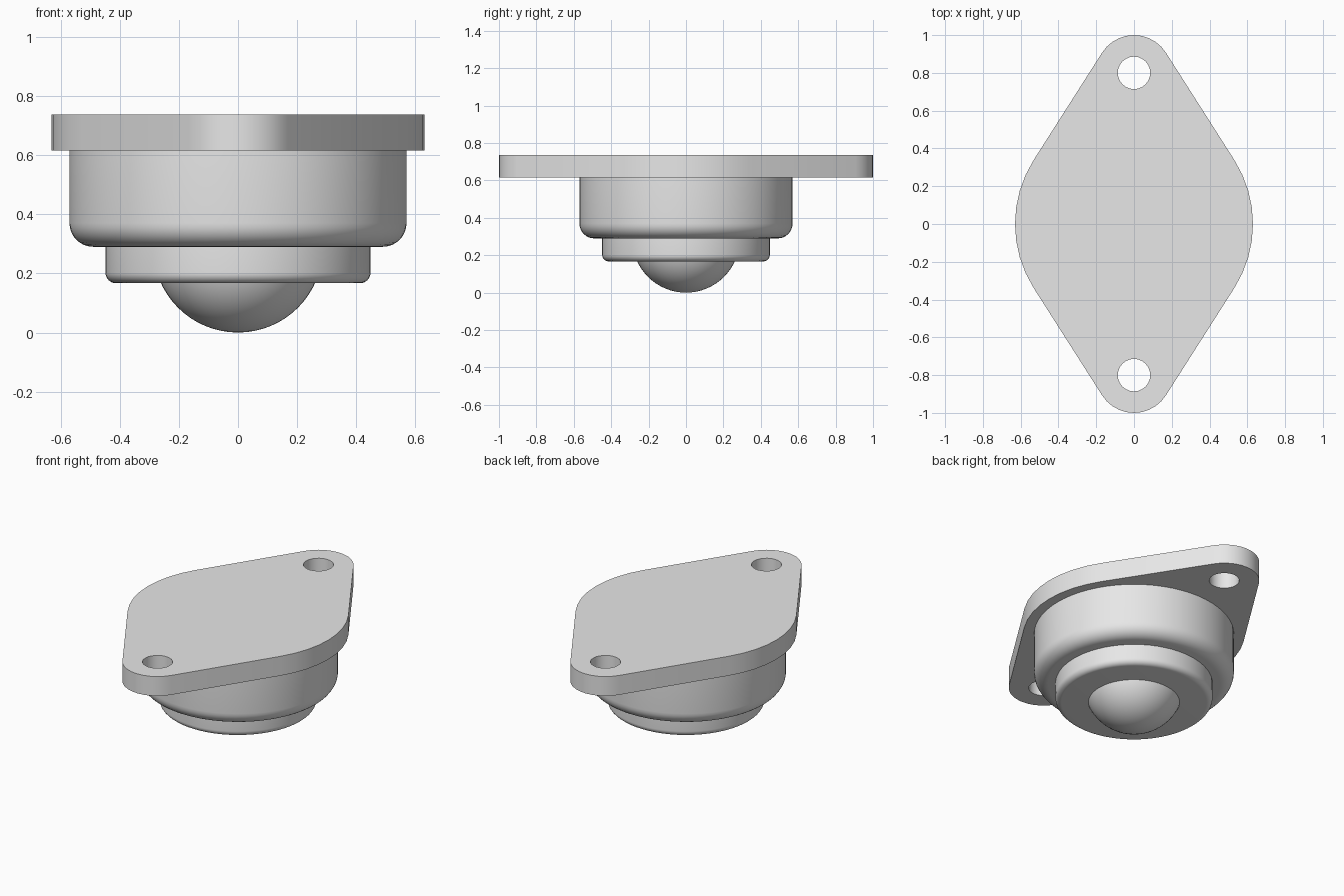
import bpy, bmesh
from math import sin, cos, pi, acos, radians

if "Cube" in bpy.data.objects:
    bpy.data.objects.remove(bpy.data.objects["Cube"], do_unlink=True)

grey = bpy.data.materials.new("plain_grey_metal")
grey.use_nodes = True
grey.diffuse_color = (0.8, 0.8, 0.8, 1)
grey.node_tree.nodes["Principled BSDF"].inputs["Base Color"].default_value = (0.8, 0.8, 0.8, 1)


def finish(name, bm, angle=35):
    bmesh.ops.recalc_face_normals(bm, faces=bm.faces)
    mesh = bpy.data.meshes.new(name)
    bm.to_mesh(mesh)
    bm.free()
    obj = bpy.data.objects.new(name, mesh)
    bpy.context.collection.objects.link(obj)
    mesh.materials.append(grey)
    bpy.ops.object.select_all(action="DESELECT")
    obj.select_set(True)
    bpy.context.view_layer.objects.active = obj
    bpy.ops.object.shade_smooth_by_angle(angle=radians(angle))
    return obj


def arc(cx, cy, r, start, end, steps):
    """Points along a circular arc, both ends included."""
    angles = [start + (end - start) * i / steps for i in range(steps + 1)]
    return [(cx + r * cos(a), cy + r * sin(a)) for a in angles]


def lathe(name, profile, steps=64):
    """Revolve (radius, height) points about the z axis."""
    bm = bmesh.new()
    verts = [bm.verts.new((r, 0, z)) for r, z in profile]
    edges = [bm.edges.new(pair) for pair in zip(verts, verts[1:])]
    bmesh.ops.spin(bm, geom=verts + edges, cent=(0, 0, 0), axis=(0, 0, 1),
                   angle=2 * pi, steps=steps)
    bmesh.ops.remove_doubles(bm, verts=bm.verts, dist=0.0001)
    return finish(name, bm)


def rounded_cup(name, radius, bottom, top, fillet):
    """Solid drum with a rounded lower rim."""
    rim = arc(radius - fillet, bottom + fillet, fillet, -pi / 2, 0, 8)
    return lathe(name, [(0, bottom)] + rim + [(radius, top), (0, top)])


# Mounting flange: large disc and two small ends joined by tangent lines
R, END_R, END_Y, HOLE_R = 0.63, 0.2, 0.8, 0.086
BOTTOM, TOP = 0.615, 0.737
t = pi / 2 - acos((R - END_R) / END_Y)
outline = (arc(0, 0, R, -t, t, 8) + arc(0, END_Y, END_R, t, pi - t, 10)
           + arc(0, 0, R, pi - t, pi + t, 8)
           + arc(0, -END_Y, END_R, pi + t, 2 * pi - t, 10))
holes = [arc(0, s * END_Y, HOLE_R, 0, 2 * pi, 24)[:-1] for s in (-1, 1)]

bm = bmesh.new()
for loop in [outline] + holes:
    verts = [bm.verts.new((x, y, BOTTOM)) for x, y in loop]
    for a, b in zip(verts, verts[1:] + verts[:1]):
        bm.edges.new((a, b))
bmesh.ops.triangle_fill(bm, use_beauty=True, use_dissolve=False, edges=bm.edges[:])
base = bm.faces[:]
grown = bmesh.ops.extrude_face_region(bm, geom=base, use_keep_orig=True)["geom"]
bmesh.ops.translate(bm, vec=(0, 0, TOP - BOTTOM),
                    verts=[g for g in grown if isinstance(g, bmesh.types.BMVert)])
finish("mounting_flange", bm)

# Drum housing and the smaller retaining collar below it
rounded_cup("housing", 0.57, 0.29, BOTTOM, 0.08)
rounded_cup("retaining_collar", 0.448, 0.167, 0.295, 0.035)

# Rolling ball
BALL_R = 0.287
bm = bmesh.new()
bmesh.ops.create_uvsphere(bm, u_segments=48, v_segments=32, radius=BALL_R)
bmesh.ops.translate(bm, vec=(0, 0, BALL_R), verts=bm.verts)
finish("ball", bm)
